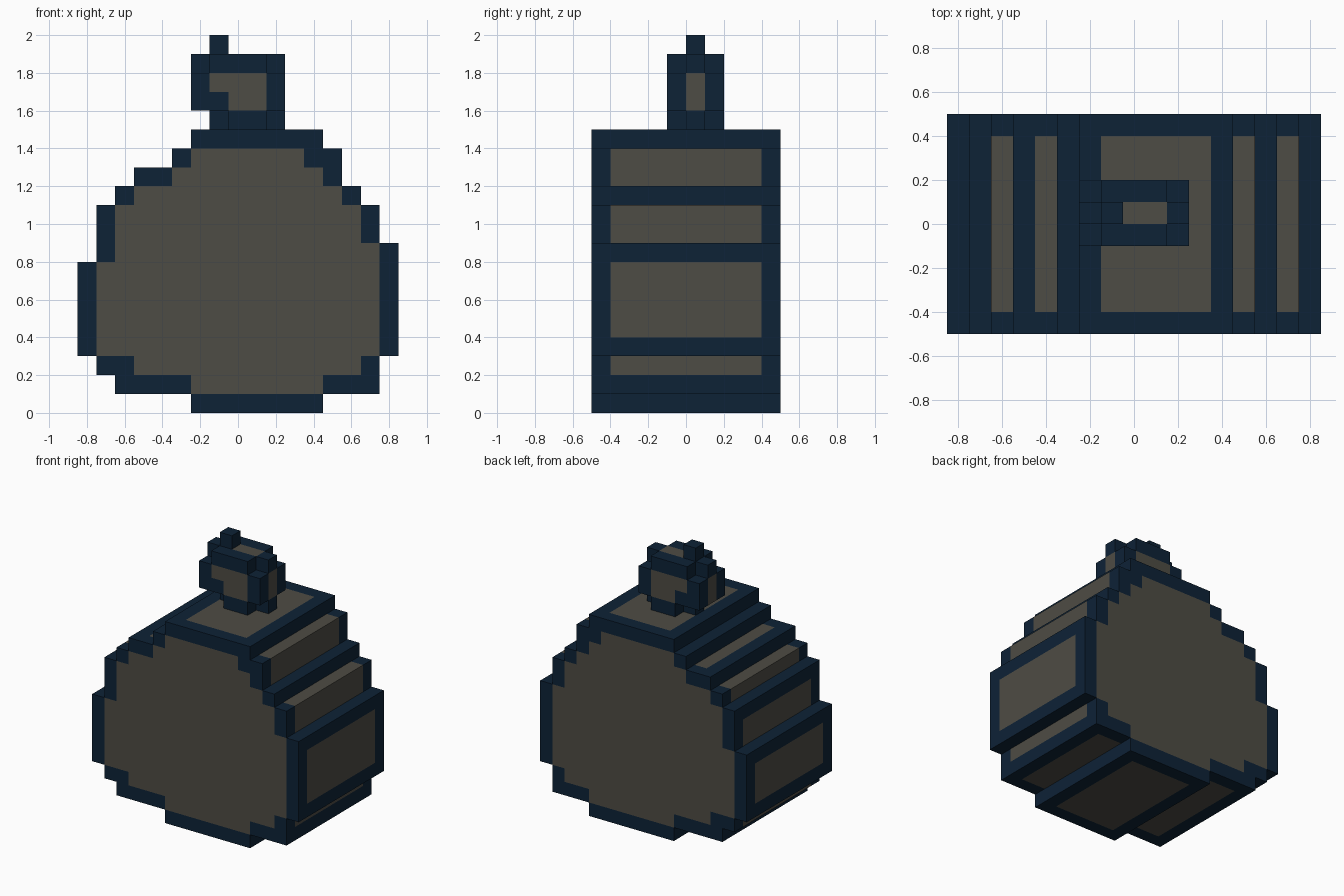
import bpy, bmesh

if "Cube" in bpy.data.objects:
    bpy.data.objects.remove(bpy.data.objects["Cube"])

S = 0.1  # block size; grid origin at x=-0.85, y=-0.5, z=0


def material(name, rgb):
    m = bpy.data.materials.new(name)
    m.diffuse_color = (*rgb, 1.0)
    m.use_nodes = True
    m.node_tree.nodes["Principled BSDF"].inputs["Base Color"].default_value = m.diffuse_color
    return m


GREY, NAVY = 0, 1
MATS = [material("warm_grey", (0.076, 0.072, 0.058)),
        material("dark_navy", (0.004, 0.016, 0.037))]

# Body: per row (x start, x end) of the outline and of the grey front panel
SPANS = [(6, 13), (2, 16), (1, 16)] + [(0, 17)] * 5 + [
    (1, 17), (1, 16), (1, 16), (2, 15), (3, 14), (5, 14), (6, 13)]
PANELS = [(0, 0), (6, 13), (3, 15)] + [(1, 16)] * 5 + [
    (2, 16), (2, 15), (2, 15), (3, 14), (5, 13), (6, 12), (0, 0)]
# Dark bars running front to back along the stepped sides (x, z)
BARS = {(16, 3), (16, 8), (14, 11), (12, 14), (15, 1), (12, 0),
        (0, 3), (0, 7), (1, 10), (3, 12), (5, 13), (6, 14), (2, 1), (6, 0)}

body = {}
for k, ((a, b), (p, q)) in enumerate(zip(SPANS, PANELS)):
    for i in range(a, b):
        for j in range(10):
            if j in (0, 9):
                dark = not p <= i < q
            else:
                dark = (i, k) in BARS
            body[i, j, k] = NAVY if dark else GREY

# Top knob: a three-layer block with its outer edges cut away
knob = {}
MIDDLE = {15: (7, 11), 16: (6, 11), 17: (6, 11), 18: (6, 11)}
OUTER = {15: (8, 10), 16: (6, 11), 17: (6, 11), 18: (7, 10)}
for j in (4, 5, 6):
    for k, (a, b) in (MIDDLE if j == 5 else OUTER).items():
        for i in range(a, b):
            if j == 5:
                grey = k in (16, 17) or (k == 18 and i in (8, 9))
            else:
                grey = (k == 17 and 7 <= i <= 9) or (k == 16 and 8 <= i <= 9)
            knob[i, j, k] = GREY if grey else NAVY

# Tip on the knob
tip = {(7, 5, 19): NAVY}

filled = set(body) | set(knob) | set(tip)


def build(name, cells):
    """Skin the blocks with outer faces only, then merge flat regions."""
    bm = bmesh.new()
    verts = {}

    def vert(c):
        if c not in verts:
            verts[c] = bm.verts.new((c[0] * S - 0.85, c[1] * S - 0.5, c[2] * S))
        return verts[c]

    for cell, colour in cells.items():
        for axis in range(3):
            u, v = (axis + 1) % 3, (axis + 2) % 3
            for side in (0, 1):
                near = list(cell)
                near[axis] += 2 * side - 1
                if tuple(near) in filled:
                    continue
                loop = []
                for du, dv in ((0, 0), (1, 0), (1, 1), (0, 1)):
                    c = list(cell)
                    c[axis] += side
                    c[u] += du
                    c[v] += dv
                    loop.append(vert(tuple(c)))
                if side == 0:
                    loop.reverse()
                bm.faces.new(loop).material_index = colour
    bmesh.ops.dissolve_limit(bm, angle_limit=0.01, verts=bm.verts[:],
                             edges=bm.edges[:], delimit={'MATERIAL'})
    bmesh.ops.triangulate(bm, faces=[f for f in bm.faces if len(f.verts) > 4])
    mesh = bpy.data.meshes.new(name)
    bm.to_mesh(mesh)
    bm.free()
    for m in MATS:
        mesh.materials.append(m)
    obj = bpy.data.objects.new(name, mesh)
    bpy.context.collection.objects.link(obj)


build("body", body)
build("top_knob", knob)
build("knob_tip", tip)
